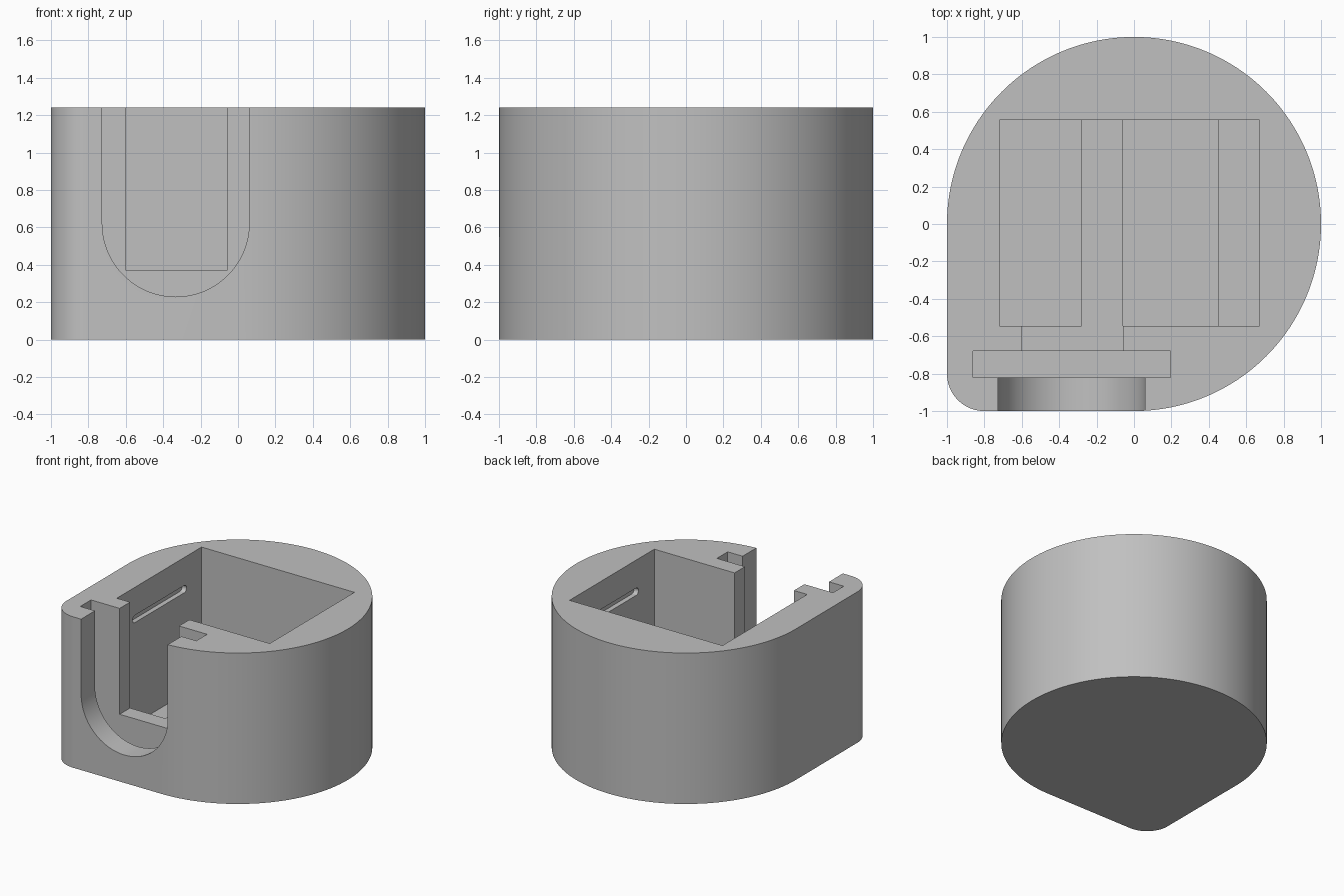
import bpy
import bmesh
from math import cos, sin, pi, radians
from mathutils import Vector

default = bpy.data.objects.get("Cube")
if default:
    bpy.data.objects.remove(default, do_unlink=True)

HEIGHT = 1.24
ABOVE = 1.5


def arc(cx, cy, r, start, end, steps):
    """Points on an arc, angles in degrees."""
    angles = [radians(start + (end - start) * i / steps) for i in range(steps + 1)]
    return [(cx + r * cos(a), cy + r * sin(a)) for a in angles]


def prism(name, points, offset):
    """Closed solid swept from a flat outline along an offset."""
    bm = bmesh.new()
    face = bm.faces.new([bm.verts.new(p) for p in points])
    swept = bmesh.ops.extrude_face_region(bm, geom=[face])["geom"]
    verts = [g for g in swept if isinstance(g, bmesh.types.BMVert)]
    bmesh.ops.translate(bm, verts=verts, vec=Vector(offset))
    bmesh.ops.recalc_face_normals(bm, faces=bm.faces[:])
    mesh = bpy.data.meshes.new(name)
    bm.to_mesh(mesh)
    bm.free()
    obj = bpy.data.objects.new(name, mesh)
    bpy.context.collection.objects.link(obj)
    return obj


def front_prism(name, profile, y0, y1):
    """Profile drawn in x and z, swept from y0 to y1."""
    return prism(name, [(x, y0, z) for x, z in profile], (0, y1 - y0, 0))


def box(name, x0, x1, y0, y1, z0):
    """Box cutter open through the top."""
    return front_prism(name, [(x0, z0), (x1, z0), (x1, ABOVE), (x0, ABOVE)], y0, y1)


# Housing: round body with one rounded square corner
outline = arc(0, 0, 1, -90, 180, 144) + arc(-0.8, -0.8, 0.2, 180, 270, 24)
housing = prism("housing", [(x, y, 0) for x, y in outline], (0, 0, HEIGHT))

# Main cavity with two raised floor ribs
floor, rib = 0.12, 0.37
cavity = [(-0.72, ABOVE), (-0.72, floor), (-0.28, floor), (-0.28, rib),
          (-0.06, rib), (-0.06, floor), (0.45, floor), (0.45, rib),
          (0.67, rib), (0.67, ABOVE)]
cutters = [front_prism("cavity_cutter", cavity, -0.545, 0.555)]

# Doorway from the cavity, panel slot, and round-bottomed front window
cutters.append(box("doorway_cutter", -0.6, -0.06, -0.75, -0.4, rib))
cutters.append(box("panel_slot_cutter", -0.86, 0.195, -0.82, -0.68, 0.09))
window = arc(-0.333, 0.622, 0.393, 180, 360, 48) + [(0.06, ABOVE), (-0.726, ABOVE)]
cutters.append(front_prism("window_cutter", window, -1.2, -0.75))

# Rounded clip grooves in both side walls
groove = arc(0.33, 0.98, 0.03, -90, 90, 12) + arc(-0.31, 0.98, 0.03, 90, 270, 12)
for side, x in (("right", -0.72), ("left", 0.67)):
    points = [(x - 0.04, y, z) for y, z in groove]
    cutters.append(prism(side + "_groove_cutter", points, (0.08, 0, 0)))

# Cut the housing and discard the cutters
bpy.context.view_layer.objects.active = housing
for cutter in cutters:
    mod = housing.modifiers.new(cutter.name, "BOOLEAN")
    mod.operation = "DIFFERENCE"
    mod.solver = "EXACT"
    mod.object = cutter
    cutter.hide_render = True
    bpy.ops.object.modifier_apply(modifier=mod.name)
    bpy.data.objects.remove(cutter, do_unlink=True)

# Plain grey plastic
grey = bpy.data.materials.new("light_grey_plastic")
grey.use_nodes = True
colour = (0.53, 0.53, 0.53, 1)
grey.diffuse_color = colour
grey.node_tree.nodes["Principled BSDF"].inputs["Base Color"].default_value = colour
housing.data.materials.clear()
housing.data.materials.append(grey)

bpy.ops.object.select_all(action="DESELECT")
housing.select_set(True)
bpy.ops.object.shade_smooth_by_angle(angle=radians(30))
